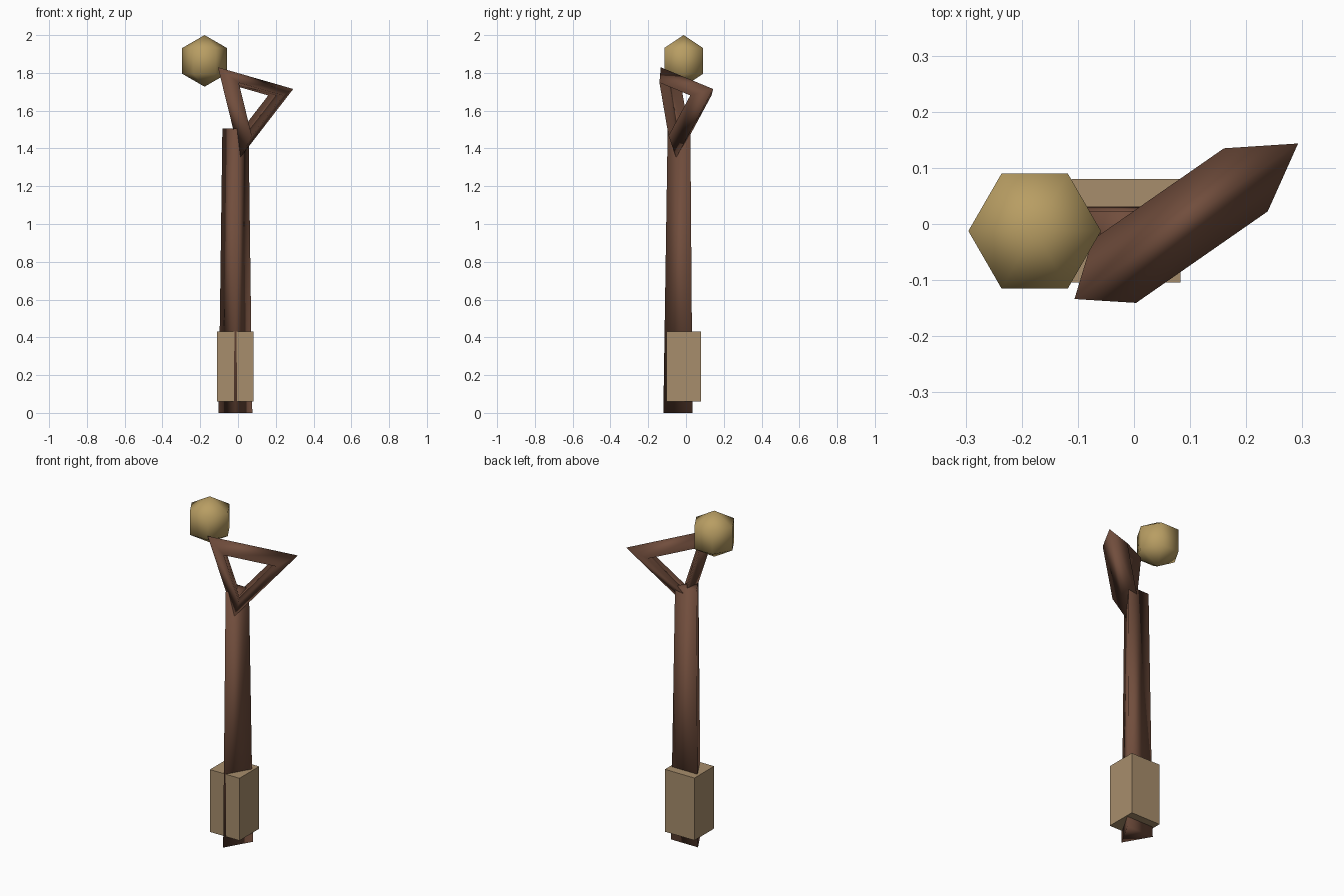
import bpy, bmesh
from math import sin, cos, pi, radians
from mathutils import Vector, Matrix

if "Cube" in bpy.data.objects:
    bpy.data.objects.remove(bpy.data.objects["Cube"])


def material(name, rgb):
    m = bpy.data.materials.new(name)
    m.diffuse_color = (*rgb, 1)
    m.use_nodes = True
    m.node_tree.nodes["Principled BSDF"].inputs["Base Color"].default_value = m.diffuse_color
    return m


DARK_WOOD = material("dark_wood", (0.165, 0.075, 0.046))
WRAP = material("wrap", (0.39, 0.27, 0.15))
GOLD = material("gold", (0.48, 0.34, 0.125))


def finish(name, bm, mat, smooth):
    bmesh.ops.remove_doubles(bm, verts=bm.verts, dist=1e-5)
    bmesh.ops.recalc_face_normals(bm, faces=bm.faces)
    for f in bm.faces:
        f.smooth = smooth
    me = bpy.data.meshes.new(name)
    bm.to_mesh(me)
    bm.free()
    me.materials.append(mat)
    ob = bpy.data.objects.new(name, me)
    bpy.context.collection.objects.link(ob)
    return ob


def skin(bm, loops, closed=False):
    """Join equal-length rings of points with quads, capped unless closed."""
    rings = [[bm.verts.new(p) for p in loop] for loop in loops]
    n = len(rings[0])
    pairs = list(zip(rings, rings[1:])) + ([(rings[-1], rings[0])] if closed else [])
    for a, b in pairs:
        for i in range(n):
            j = (i + 1) % n
            bm.faces.new((a[i], a[j], b[j], b[i]))
    if not closed:
        bm.faces.new(rings[0])
        bm.faces.new(rings[-1])


def ring(cx, cy, z, r, sides, start=0.0):
    return [(cx + r * cos(start + 2 * pi * i / sides),
             cy + r * sin(start + 2 * pi * i / sides), z) for i in range(sides)]


# Three-sided tapered shaft, one edge facing the front
bm = bmesh.new()
skin(bm, [ring(-0.0135, -0.017, z, r, 3, -pi / 2) for z, r in ((0, 0.103), (1.505, 0.08))])
finish("shaft", bm, DARK_WOOD, True)

# Box grip
bm = bmesh.new()
bmesh.ops.create_cube(bm, size=1, matrix=Matrix.Translation((-0.0145, -0.012, 0.246))
                      @ Matrix.Diagonal((0.194, 0.184, 0.37, 1)))
finish("grip", bm, WRAP, False)

# Triangular ring with a three-sided section, ridge outwards
centre = Vector((0.066, -0.014, 1.632))
normal = Vector((0.571, -0.821, 0)).normalized()
down = Vector((-0.189, -0.131, -0.973))
down = (down - normal * down.dot(normal)).normalized()
R, r = 0.209, 0.079
loops = []
for i in range(3):
    out = Matrix.Rotation(radians(120 * i), 3, normal) @ down
    loops.append([centre + out * (R + r * cos(t)) + normal * r * sin(t)
                  for t in (0, 2 * pi / 3, 4 * pi / 3)])
bm = bmesh.new()
skin(bm, loops, closed=True)
finish("triangle_ring", bm, DARK_WOOD, True)

# Six-sided orb with two bands and a pole at each end
bm = bmesh.new()
cx, cy, cz, rad = -0.177, -0.0125, 1.8635, 0.1365
bands = [ring(cx, cy, cz + rad * s / 2, rad * sin(pi / 3), 6) for s in (-1, 1)]
for band, s in zip(bands, (-1, 1)):
    pole = bm.verts.new((cx, cy, cz + rad * s))
    vs = [bm.verts.new(p) for p in band]
    for i in range(6):
        bm.faces.new((vs[i], vs[(i + 1) % 6], pole))
for i in range(6):
    j = (i + 1) % 6
    bm.faces.new([bm.verts.new(p) for p in (bands[0][i], bands[0][j], bands[1][j], bands[1][i])])
finish("orb", bm, GOLD, True)
